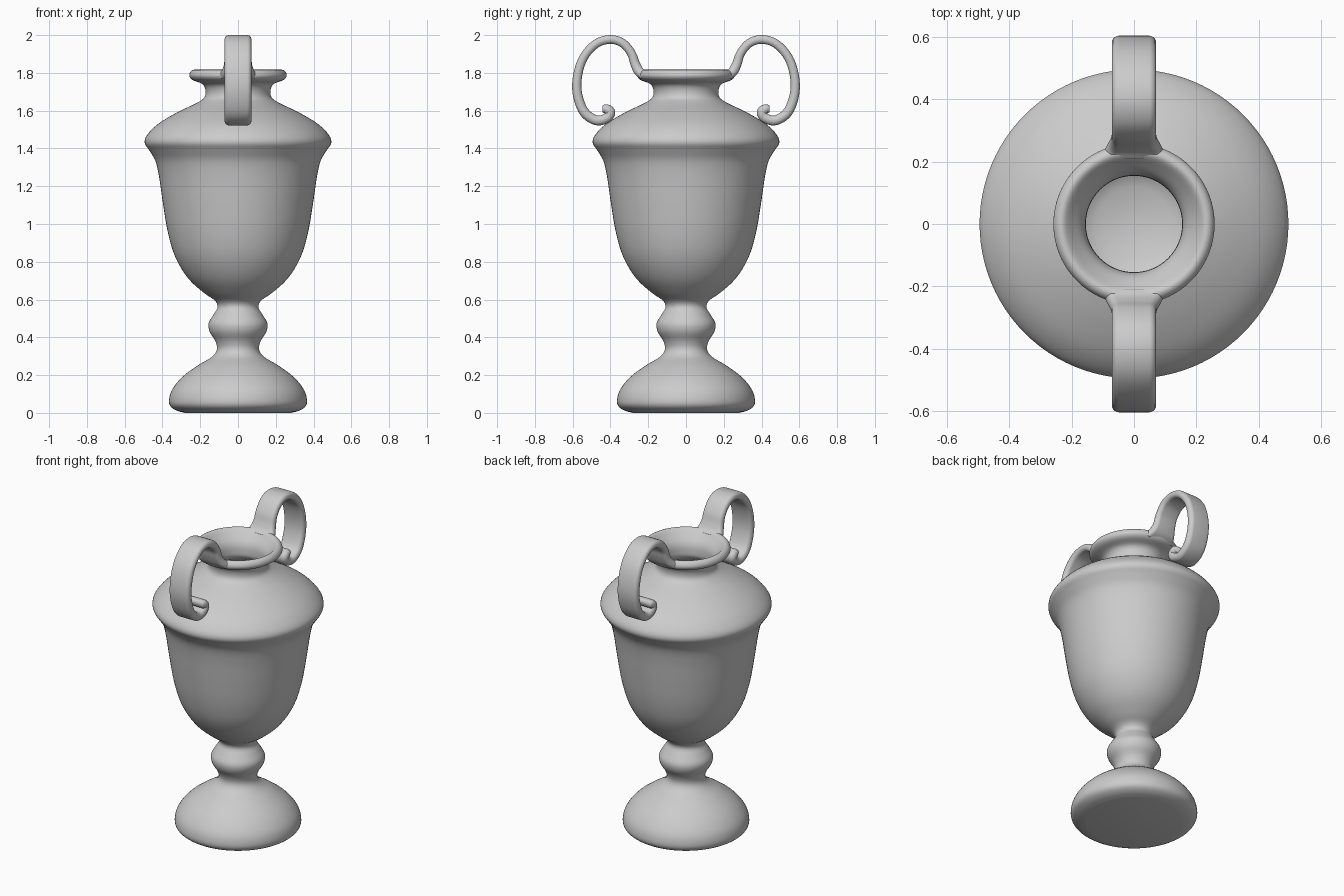
import bpy, bmesh, math
from mathutils import Vector


def smooth_path(pts, steps):
    """Catmull-Rom curve through the points."""
    p = [Vector(q) for q in pts]
    p = [2 * p[0] - p[1]] + p + [2 * p[-1] - p[-2]]
    out = []
    for i in range(1, len(p) - 2):
        a, b, c, d = p[i - 1:i + 3]
        for k in range(steps):
            t = k / steps
            out.append(0.5 * (2 * b + (c - a) * t + (2 * a - 5 * b + 4 * c - d) * t * t
                              + (3 * b - a - 3 * c + d) * t ** 3))
    return out + [p[-2]]


def finish(name, bm):
    bmesh.ops.recalc_face_normals(bm, faces=bm.faces)
    for f in bm.faces:
        f.smooth = True
    me = bpy.data.meshes.new(name)
    bm.to_mesh(me)
    bm.free()
    ob = bpy.data.objects.new(name, me)
    bpy.context.collection.objects.link(ob)
    return ob


def skin(bm, rings):
    for r, s in zip(rings, rings[1:]):
        n = len(r)
        for i in range(n):
            bm.faces.new((r[i], r[(i + 1) % n], s[(i + 1) % n], s[i]))


# Urn body: foot, knop, bowl, shoulder, neck and lip, then the hollow inside
profile = [
    (0.28, 0.0), (0.325, 0.012), (0.358, 0.035), (0.365, 0.07), (0.348, 0.125),
    (0.295, 0.19), (0.215, 0.25), (0.14, 0.295), (0.112, 0.335), (0.12, 0.38),
    (0.15, 0.43), (0.155, 0.475), (0.13, 0.52), (0.108, 0.56), (0.123, 0.595),
    (0.18, 0.635), (0.262, 0.71), (0.33, 0.82), (0.37, 0.95), (0.396, 1.1),
    (0.418, 1.25), (0.438, 1.335), (0.47, 1.39), (0.494, 1.43), (0.48, 1.473),
    (0.42, 1.532), (0.32, 1.592), (0.22, 1.64), (0.178, 1.67), (0.172, 1.71),
    (0.19, 1.742), (0.24, 1.762), (0.258, 1.785), (0.248, 1.81), (0.225, 1.815),
    (0.195, 1.785), (0.165, 1.745), (0.155, 1.7), (0.165, 1.65), (0.25, 1.595),
    (0.38, 1.52), (0.44, 1.44), (0.41, 1.34), (0.37, 1.1), (0.33, 0.9),
    (0.24, 0.73), (0.12, 0.65)]
SEG = 96
bm = bmesh.new()
rings = []
for r, z in smooth_path(profile, 4):
    rings.append([bm.verts.new((r * math.cos(2 * math.pi * i / SEG),
                                r * math.sin(2 * math.pi * i / SEG), max(z, 0)))
                  for i in range(SEG)])
skin(bm, rings)
bm.faces.new(rings[0])
bm.faces.new(rings[-1])
finish("urn_body", bm)

# Scroll handles: a rounded strap swept along a curl, given as (y, z, width, thickness)
curl = [
    (0.222, 1.785, 0.20, 0.045), (0.25, 1.81, 0.17, 0.052), (0.27, 1.85, 0.147, 0.05),
    (0.29, 1.905, 0.142, 0.046), (0.335, 1.957, 0.142, 0.046), (0.40, 1.977, 0.142, 0.046),
    (0.475, 1.955, 0.142, 0.046), (0.54, 1.885, 0.142, 0.046), (0.573, 1.79, 0.142, 0.048),
    (0.575, 1.69, 0.142, 0.05), (0.54, 1.594, 0.142, 0.052), (0.475, 1.549, 0.142, 0.052),
    (0.418, 1.562, 0.142, 0.052), (0.402, 1.592, 0.142, 0.054), (0.423, 1.608, 0.14, 0.052),
    (0.442, 1.608, 0.125, 0.035)]


def strap_section(w, t, n=6):
    """Rounded rectangle w x t."""
    rad = t * 0.48
    pts = []
    for q, (sx, sy) in enumerate([(1, 1), (-1, 1), (-1, -1), (1, -1)]):
        for k in range(n):
            a = math.pi / 2 * (q + k / (n - 1))
            pts.append((sx * (w / 2 - rad) + rad * math.cos(a),
                        sy * (t / 2 - rad) + rad * math.sin(a)))
    return pts


path = smooth_path([Vector(c) for c in curl], 6)
for name, side in (("handle_back", 1), ("handle_front", -1)):
    bm = bmesh.new()
    rings = []
    for i, c in enumerate(path):
        a, b = path[max(i - 1, 0)], path[min(i + 1, len(path) - 1)]
        tan = Vector((b[0] - a[0], b[1] - a[1])).normalized()
        rings.append([bm.verts.new((u, side * (c[0] - tan.y * v), c[1] + tan.x * v))
                      for u, v in strap_section(c[2], c[3])])
    skin(bm, rings)
    bm.faces.new(rings[0])
    bm.faces.new(rings[-1])
    finish(name, bm)
